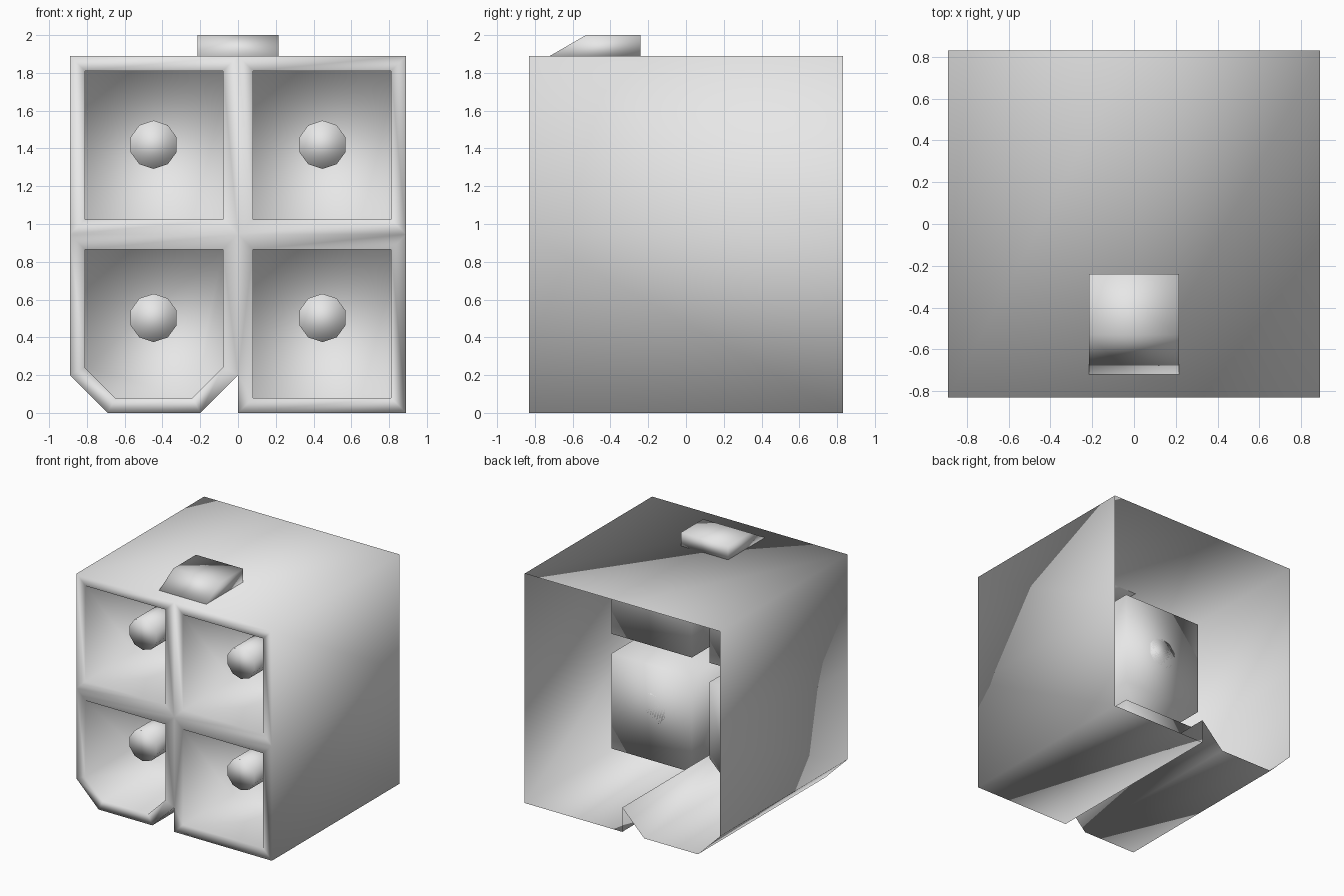
import bpy
import bmesh
import math
from mathutils import Matrix

cube = bpy.data.objects.get("Cube")
if cube:
    bpy.data.objects.remove(cube, do_unlink=True)

plastic = bpy.data.materials.new("grey plastic")
plastic.use_nodes = True
GREY = (0.8, 0.8, 0.8, 1)
plastic.diffuse_color = GREY
plastic.node_tree.nodes["Principled BSDF"].inputs["Base Color"].default_value = GREY

FRONT, BACK, FLOOR = -0.83, 0.83, -0.19
W, H, MID = 0.89, 1.89, 0.945       # half width, height, row split
RIM, CHAMFER = 0.08, 0.2


def finish(bm, name):
    mesh = bpy.data.meshes.new(name)
    bm.to_mesh(mesh)
    bm.free()
    mesh.materials.append(plastic)
    for p in mesh.polygons:
        p.use_smooth = True
    ob = bpy.data.objects.new(name, mesh)
    bpy.context.collection.objects.link(ob)
    return ob


def box_loop(x0, z0, x1, z1):
    return [(x0, z0), (x1, z0), (x1, z1), (x0, z1)]


def chamfer_loop(x0, z0, x1, z1, c):
    return [(x0 + c, z0), (x1 - c, z0), (x1, z0 + c), (x1, z1), (x0, z1), (x0, z0 + c)]


# Each socket: outer cell outline and inner opening, counter-clockwise from the front
top, low = (MID + RIM, H - RIM), (RIM, MID - RIM)
cells = [
    (box_loop(-W, MID, 0, H), box_loop(-W + RIM, top[0], -RIM, top[1])),
    (box_loop(0, MID, W, H), box_loop(RIM, top[0], W - RIM, top[1])),
    (box_loop(0, 0, W, MID), box_loop(RIM, low[0], W - RIM, low[1])),
    (chamfer_loop(-W, 0, 0, MID, CHAMFER),
     chamfer_loop(-W + RIM, low[0], -RIM, low[1], 0.16)),
]

# Housing: front frame, four pockets and the open-backed shell
bm = bmesh.new()
verts = {}


def vert(p, y):
    key = (round(p[0], 3), y, round(p[1], 3))
    if key not in verts:
        verts[key] = bm.verts.new((p[0], y, p[1]))
    return verts[key]


for outer, inner in cells:
    n = len(outer)
    for i in range(n):
        j = (i + 1) % n
        a, b = vert(outer[i], FRONT), vert(outer[j], FRONT)
        c, d = vert(inner[j], FRONT), vert(inner[i], FRONT)
        ring = [a, b, c, d]
        # the square cell meets the chamfered one partway up the divider
        if outer[i] == (0, MID) and outer[j] == (0, 0):
            ring.insert(1, vert((0, CHAMFER), FRONT))
        bm.faces.new(ring)
        bm.faces.new([d, c, vert(inner[j], FLOOR), vert(inner[i], FLOOR)])
    bm.faces.new([vert(p, FLOOR) for p in inner])

for e in [e for e in bm.edges if e.is_boundary]:
    loop = e.link_loops[0]
    a, b = loop.vert, loop.link_loop_next.vert
    bm.faces.new([b, a, vert((a.co.x, a.co.z), BACK), vert((b.co.x, b.co.z), BACK)])
finish(bm, "housing")

# Contact pins
PIN_TIP = -0.6
for side, x in (("right", -0.447), ("left", 0.447)):
    for row, z in (("lower", 0.503), ("upper", 1.42)):
        bm = bmesh.new()
        place = Matrix.Translation((x, (PIN_TIP + FLOOR) / 2, z)) @ Matrix.Rotation(math.pi / 2, 4, "X")
        bmesh.ops.create_cone(bm, cap_ends=True, segments=10, radius1=0.128,
                              radius2=0.128, depth=FLOOR - PIN_TIP, matrix=place)
        finish(bm, f"{row}_{side}_pin")

# Latch wedge on the roof
bm = bmesh.new()
profile = [(-0.72, H), (-0.24, H), (-0.24, 2.0), (-0.53, 2.0)]
base = bm.faces.new([bm.verts.new((-0.215, y, z)) for y, z in profile])
ext = bmesh.ops.extrude_face_region(bm, geom=[base])
bmesh.ops.translate(bm, vec=(0.43, 0, 0),
                    verts=[v for v in ext["geom"] if isinstance(v, bmesh.types.BMVert)])
bmesh.ops.recalc_face_normals(bm, faces=bm.faces)
finish(bm, "latch")
